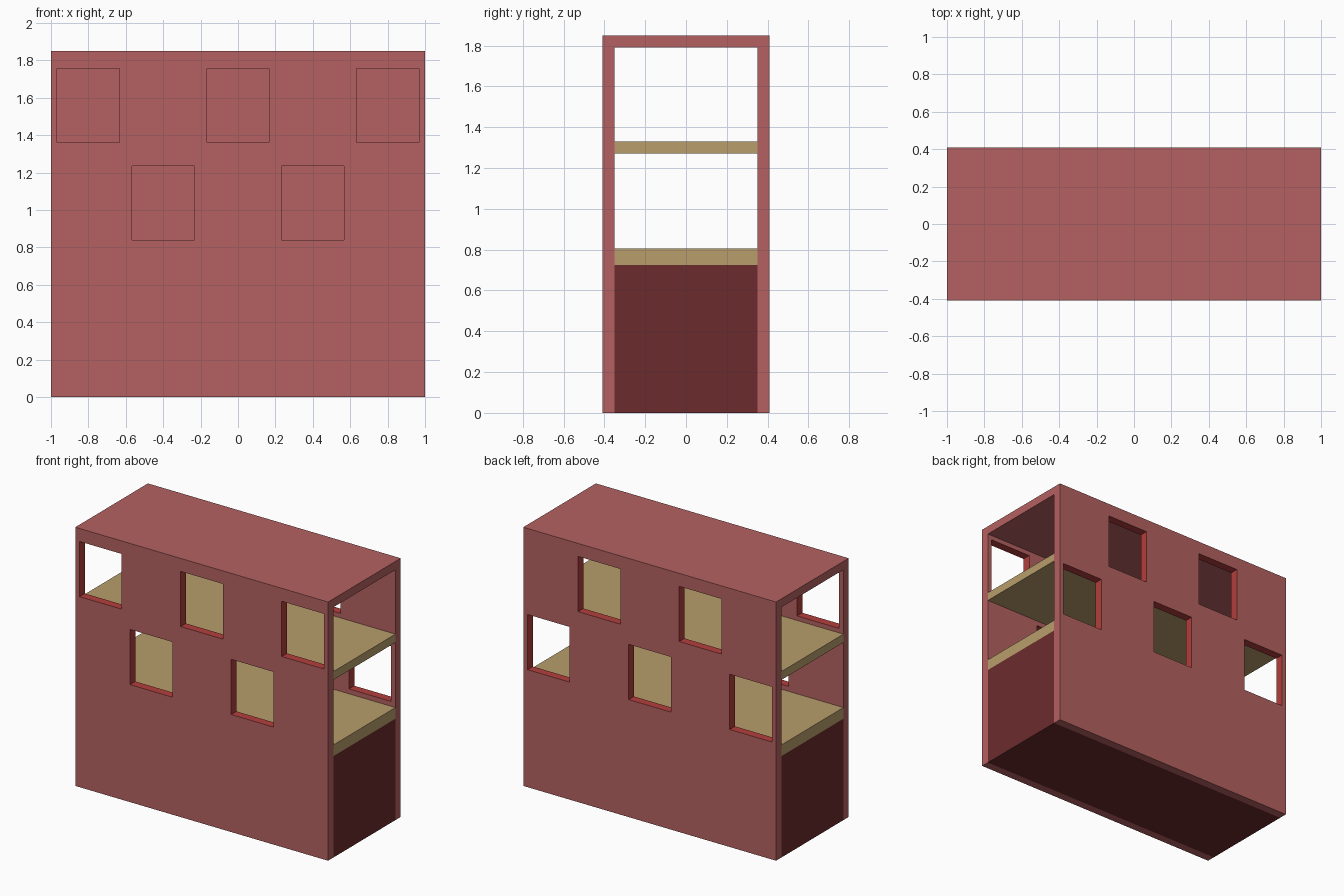
import bpy, bmesh

if "Cube" in bpy.data.objects:
    bpy.data.objects.remove(bpy.data.objects["Cube"])


def material(name, rgb):
    lin = [((c / 255 + 0.055) / 1.055) ** 2.4 for c in rgb]
    m = bpy.data.materials.new(name)
    m.diffuse_color = (*lin, 1)
    m.use_nodes = True
    m.node_tree.nodes["Principled BSDF"].inputs["Base Color"].default_value = m.diffuse_color
    return m


wall_red = material("wall red", (181, 97, 97))
reveal_red = material("window reveal red", (179, 62, 60))
dark_red = material("dark base red", (108, 43, 45))
sand = material("floor sand", (184, 158, 107))

L, W, H, T = 1.0, 0.41, 1.85, 0.06


def add_box(bm, x0, x1, y0, y1, z0, z1):
    vs = bmesh.ops.create_cube(bm, size=1)["verts"]
    for v in vs:
        v.co.x = x1 if v.co.x > 0 else x0
        v.co.y = y1 if v.co.y > 0 else y0
        v.co.z = z1 if v.co.z > 0 else z0


def make_object(name, bm, *mats):
    bmesh.ops.recalc_face_normals(bm, faces=bm.faces)
    me = bpy.data.meshes.new(name)
    bm.to_mesh(me)
    bm.free()
    for m in mats:
        me.materials.append(m)
    ob = bpy.data.objects.new(name, me)
    bpy.context.collection.objects.link(ob)
    return ob


# shell: upside-down U profile extruded along x, open at both ends
bm = bmesh.new()
i = W - T
profile = [(-W, 0), (-i, 0), (-i, H - T), (i, H - T), (i, 0), (W, 0), (W, H), (-W, H)]
face = bm.faces.new([bm.verts.new((-L, y, z)) for y, z in profile])
ext = bmesh.ops.extrude_face_region(bm, geom=[face])["geom"]
bmesh.ops.translate(bm, vec=(2 * L, 0, 0),
                    verts=[g for g in ext if isinstance(g, bmesh.types.BMVert)])
shell = make_object("shell", bm, wall_red, reveal_red)

# window cutters: rows of three and two, swapped between front and back
three, two = (-0.8, 0, 0.8), (-0.4, 0.4)
upper, lower = (1.362, 1.757), (0.84, 1.235)
bm = bmesh.new()
for side, rows in ((-1, ((three, upper), (two, lower))),
                   (1, ((two, upper), (three, lower)))):
    for xs, (z0, z1) in rows:
        for x in xs:
            y = side * (W - T / 2)
            add_box(bm, x - 0.167, x + 0.167, y - 0.06, y + 0.06, z0, z1)
cutter = make_object("window_cutter", bm)
cutter.hide_render = True

mod = shell.modifiers.new("windows", "BOOLEAN")
mod.operation = "DIFFERENCE"
mod.solver = "EXACT"
mod.object = cutter
deps = bpy.context.evaluated_depsgraph_get()
cut_mesh = bpy.data.meshes.new_from_object(shell.evaluated_get(deps))
shell.modifiers.clear()
shell.data = cut_mesh
bpy.data.objects.remove(cutter)

# window reveals: faces inside the wall thickness, away from the outer edges
for p in cut_mesh.polygons:
    c = p.center
    inside = abs(abs(c.y) - (W - T / 2)) < 0.02 and abs(c.x) < 0.99 and 0.1 < c.z < 1.78
    p.material_index = 1 if inside and abs(p.normal.y) < 0.5 else 0

# solid base and the two floors between the walls
for name, z0, z1, mat in (("base_block", 0, 0.725, dark_red),
                          ("lower_floor", 0.725, 0.805, sand),
                          ("upper_floor", 1.27, 1.33, sand)):
    bm = bmesh.new()
    add_box(bm, -L, L, -i, i, z0, z1)
    make_object(name, bm, mat)
